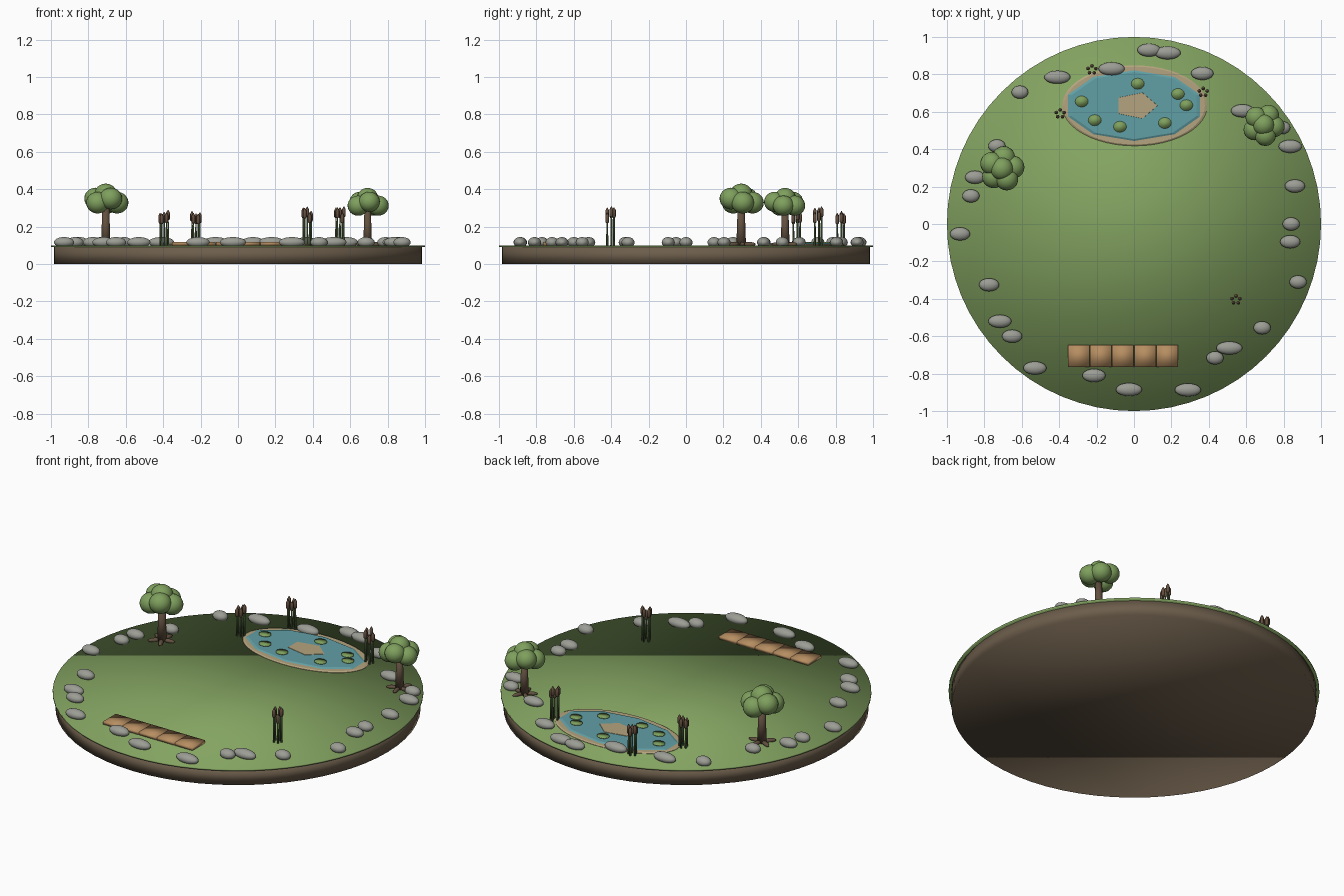
import bpy, bmesh, math, random
from mathutils import Matrix, Vector

random.seed(4)
old = bpy.data.objects.get("Cube")
if old:
    bpy.data.objects.remove(old, do_unlink=True)


def material(name, r, g, b):
    m = bpy.data.materials.new(name)
    m.use_nodes = True
    m.diffuse_color = (r, g, b, 1)
    m.node_tree.nodes["Principled BSDF"].inputs["Base Color"].default_value = (r, g, b, 1)
    return m


GRASS = material("grass green", .23, .37, .12)
SOIL = material("soil brown", .15, .11, .07)
SAND = material("sand", .46, .37, .21)
WATER = material("pond blue", .12, .35, .38)
STONE = material("stone grey", .33, .34, .30)
WOOD = material("plank wood", .47, .27, .12)
LEAF = material("leaf green", .21, .35, .11)
BARK = material("bark brown", .12, .08, .05)
REED = material("reed green", .10, .16, .06)
CATTAIL = material("cattail brown", .13, .08, .05)


def rings(bm, x, y, profile, sides, squash=1, start=math.pi / 2):
    """Closed stack of (radius, height) rings around a vertical axis."""
    stack = []
    for r, z in profile:
        angles = [start + math.tau * i / sides for i in range(sides)]
        stack.append([bm.verts.new((x + r * math.cos(a), y + r * squash * math.sin(a), z))
                      for a in angles])
    for low, high in zip(stack, stack[1:]):
        for i in range(sides):
            j = (i + 1) % sides
            bm.faces.new((low[i], low[j], high[j], high[i]))
    bm.faces.new(stack[0][::-1])
    bm.faces.new(stack[-1])


def ball(bm, centre, radii, turn=0.0):
    m = Matrix.Translation(centre) @ Matrix.Rotation(turn, 4, "Z") @ Matrix.Diagonal((*radii, 1))
    bmesh.ops.create_uvsphere(bm, u_segments=20, v_segments=12, radius=1, matrix=m)


def finish(bm, name, mat, sharp=False):
    mesh = bpy.data.meshes.new(name)
    bm.to_mesh(mesh)
    bm.free()
    mesh.materials.append(mat)
    ob = bpy.data.objects.new(name, mesh)
    bpy.context.collection.objects.link(ob)
    for p in mesh.polygons:
        p.use_smooth = not sharp
    return ob


def solid(name, mat, x, y, profile, sides, squash=1, start=math.pi / 2, sharp=False):
    bm = bmesh.new()
    rings(bm, x, y, profile, sides, squash, start)
    return finish(bm, name, mat, sharp)


# Ground: soil slab with a slightly wider turf disc
solid("soil_base", SOIL, 0, 0, [(.985, 0), (.985, .092)], 64)
solid("grass_top", GRASS, 0, 0, [(1, .09), (1, .1)], 64)

# Pond: sandy bank, faceted water, sandbar and lily pads
POND_Y = .633
solid("pond_bank", SAND, .004, POND_Y, [(.388, .095), (.388, .102), (.375, .107)], 48, .555, sharp=True)
solid("pond_water", WATER, 0, POND_Y, [(.382, .104), (.352, .112)], 10, .51, sharp=True)
solid("pond_sandbar", SAND, .01, POND_Y, [(.117, .11), (.115, .114)], 5, .63, 0, sharp=True)
pads = [(.02, .75), (-.28, .655), (.235, .695), (.28, .635), (.165, .54), (-.075, .52), (-.21, .555)]
bm = bmesh.new()
for x, y in pads:
    rings(bm, x, y, [(.035, .111), (.035, .117)], 16, .85)
finish(bm, "lily_pads", LEAF)

# Stones around the rim: x, y, half width
stones = [
    (-.61, .705, .045), (-.41, .785, .07), (-.12, .83, .07), (.08, .93, .062), (.18, .915, .07),
    (.365, .805, .06), (.58, .605, .062), (.79, .515, .046), (.835, .415, .062), (.86, .203, .054),
    (.84, .0, .046), (.835, -.095, .054), (.877, -.31, .046), (.685, -.555, .046),
    (.51, -.663, .07), (.433, -.716, .046), (.288, -.887, .07), (-.027, -.885, .07),
    (-.214, -.81, .062), (-.53, -.77, .062), (-.652, -.6, .054), (-.717, -.52, .062),
    (-.775, -.325, .054), (-.93, -.053, .054), (-.872, .15, .046), (-.85, .25, .054),
    (-.733, .417, .046)]
bm = bmesh.new()
for x, y, w in stones:
    ball(bm, (x, y, .116), (w, .035, .028))
finish(bm, "rim_stones", STONE)

# Wooden walkway of five planks
bm = bmesh.new()
for i in range(5):
    m = Matrix.Translation((-.295 + i * .118, -.705, .109)) @ Matrix.Diagonal((.115, .118, .018, 1))
    bmesh.ops.create_cube(bm, size=1, matrix=m)
finish(bm, "walkway_planks", WOOD)


# Trees: trunk with spreading roots and a clustered crown
def tree(label, x, y, s, turn):
    bm = bmesh.new()
    rings(bm, x, y, [(.026 * s, .095), (.019 * s, .1 + .2 * s)], 14)
    for i in range(5):
        a = turn + math.tau * i / 5
        at = Vector((x, y, .106)) + Vector((math.cos(a), math.sin(a), 0)) * .042 * s
        ball(bm, at, (.036 * s, .013 * s, .012 * s), a)
    finish(bm, label + "_tree_trunk", BARK)
    bm = bmesh.new()
    r = .061 * s
    for i in range(5):
        a = turn + math.tau * i / 5
        z = .1 + s * (.228 + .022 * (i % 2))
        ball(bm, (x + r * math.cos(a), y + r * math.sin(a), z), (r, r, r * .95))
    ball(bm, (x, y, .1 + .272 * s), (r, r, r * .95))
    finish(bm, label + "_tree_crown", LEAF)


tree("right", -.707, .295, 1, 1.4)
tree("left", .693, .53, .93, 1.1)

# Reed clumps: thin stems topped by cattails
stems, heads = bmesh.new(), bmesh.new()
for cx, cy in [(-.225, .825), (.37, .705), (-.395, .59), (.545, -.405)]:
    for i in range(5):
        a = math.tau * i / 5 + .3
        x, y = cx + .022 * math.cos(a), cy + .02 * math.sin(a)
        top = random.uniform(.265, .31)
        rings(stems, x, y, [(.006, .095), (.004, top - .04)], 6)
        rings(heads, x, y, [(.006, top - .055), (.01, top - .048), (.01, top - .015),
                            (.005, top - .006), (.002, top)], 8)
finish(stems, "reed_stems", REED)
finish(heads, "reed_cattails", CATTAIL)
